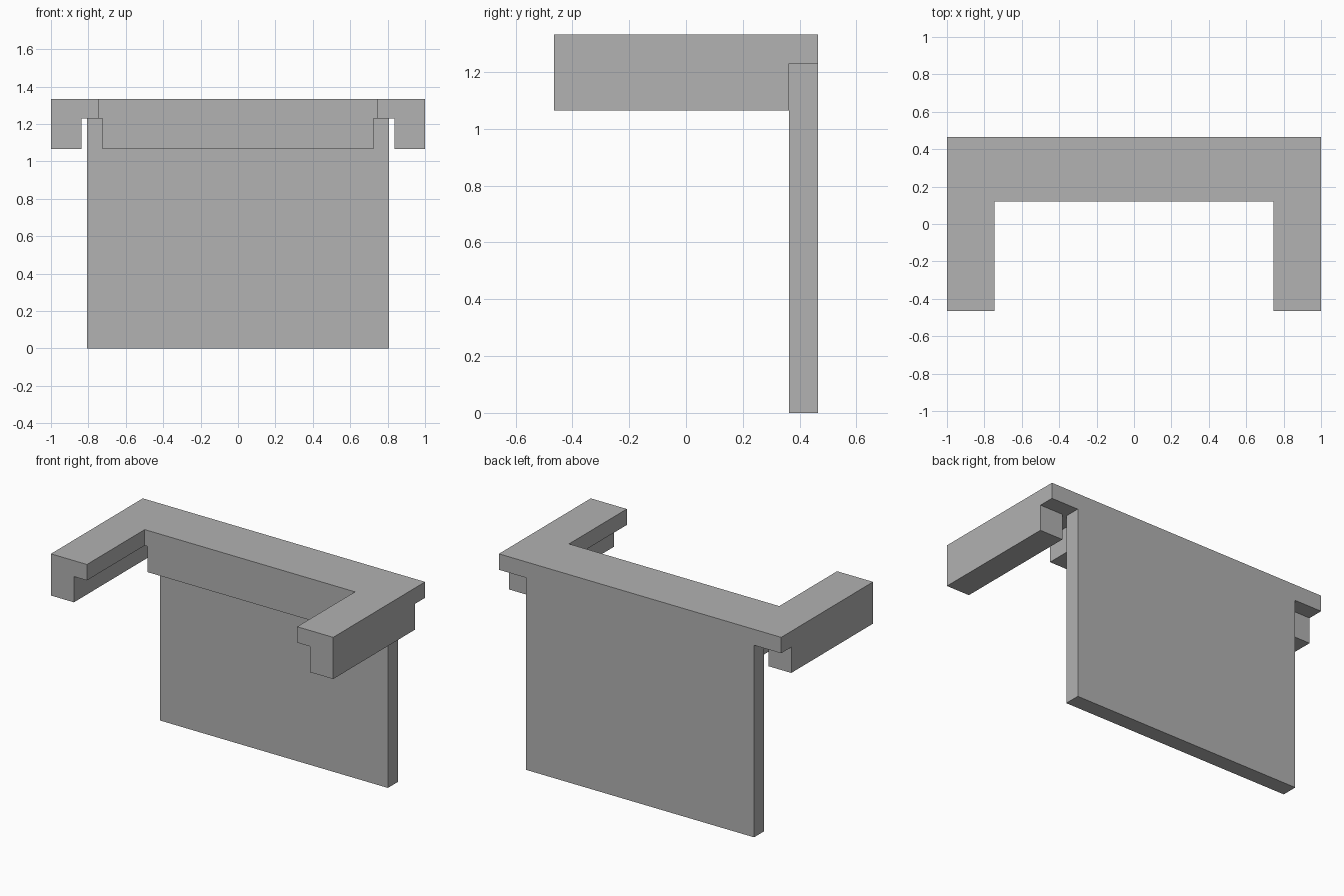
import bpy
import bmesh
from mathutils import Vector

cube = bpy.data.objects.get("Cube")
if cube:
    bpy.data.objects.remove(cube, do_unlink=True)

# Single plain grey
grey = bpy.data.materials.new("plain_grey")
grey.use_nodes = True
colour = (0.445, 0.445, 0.445, 1)
grey.diffuse_color = colour
grey.node_tree.nodes["Principled BSDF"].inputs["Base Color"].default_value = colour

# Shared levels and depths
FRONT, BACK = -0.465, 0.465
INNER = 0.12            # front edge of the rear span
PANEL_FRONT = 0.363
RAIL_BOTTOM, SLAB_BOTTOM, TOP = 1.065, 1.23, 1.332


def extrude_outline(name, outline, z0, z1):
    """Extrude a counter-clockwise plan outline from z0 up to z1."""
    bm = bmesh.new()
    base = bm.faces.new([bm.verts.new((x, y, z0)) for x, y in outline])
    ext = bmesh.ops.extrude_face_region(bm, geom=[base], use_keep_orig=True)
    moved = [g for g in ext["geom"] if isinstance(g, bmesh.types.BMVert)]
    bmesh.ops.translate(bm, verts=moved, vec=Vector((0, 0, z1 - z0)))
    bmesh.ops.recalc_face_normals(bm, faces=bm.faces)
    mesh = bpy.data.meshes.new(name)
    bm.to_mesh(mesh)
    bm.free()
    mesh.materials.append(grey)
    obj = bpy.data.objects.new(name, mesh)
    bpy.context.collection.objects.link(obj)
    return obj


def box(name, x0, x1, y0, y1, z0, z1):
    return extrude_outline(name, [(x0, y0), (x1, y0), (x1, y1), (x0, y1)], z0, z1)


# U-shaped top slab
half = [(1, FRONT), (1, BACK)]
inner = [(0.745, INNER), (0.745, FRONT)]
outline = (half + [(-x, y) for x, y in reversed(half)]
           + [(-x, y) for x, y in reversed(inner)] + inner)
extrude_outline("top_slab", outline, SLAB_BOTTOM, TOP)

# Rails under the outer edge of each arm
for side, x0, x1 in (("left", 0.837, 1), ("right", -1, -0.837)):
    box(side + "_rail", x0, x1, FRONT, PANEL_FRONT, RAIL_BOTTOM, SLAB_BOTTOM)

# Apron under the rear span, flush with its front edge
box("rear_apron", -0.725, 0.725, INNER, PANEL_FRONT, RAIL_BOTTOM, SLAB_BOTTOM)

# Upright back panel
box("back_panel", -0.808, 0.808, PANEL_FRONT, BACK, 0, SLAB_BOTTOM)
